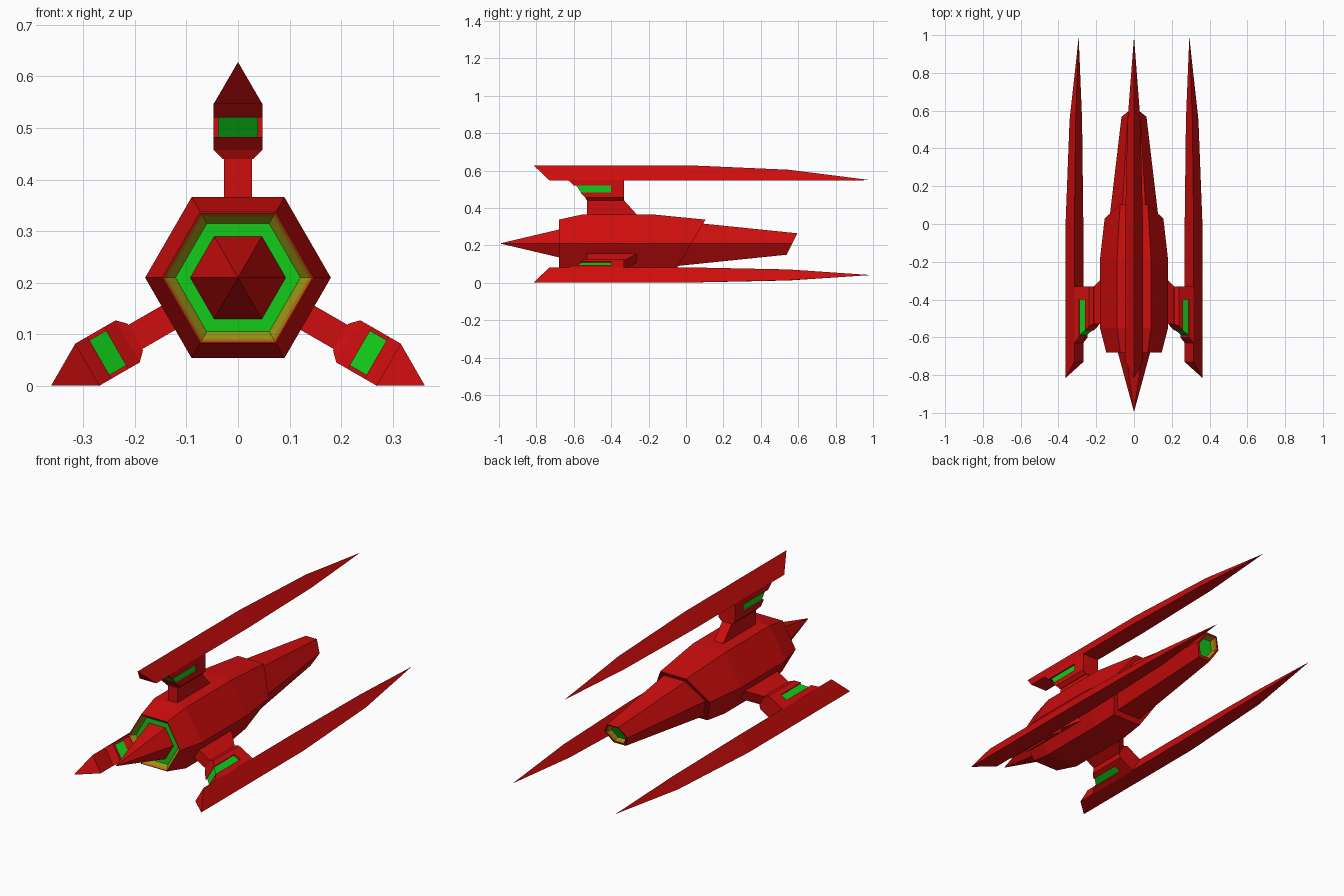
import bpy, bmesh, math
from mathutils import Matrix, Vector

if "Cube" in bpy.data.objects:
    bpy.data.objects.remove(bpy.data.objects["Cube"])

AXIS_Z = 0.21  # height of the long axis shared by all parts


def material(name, rgb):
    m = bpy.data.materials.new(name)
    m.diffuse_color = (*rgb, 1)
    m.use_nodes = True
    m.node_tree.nodes["Principled BSDF"].inputs["Base Color"].default_value = m.diffuse_color
    return m


RED, GREEN, OLIVE, RUST = range(4)
MATS = [material("hull red", (0.62, 0.004, 0.004)),
        material("glow green", (0.006, 0.6, 0.01)),
        material("blend olive", (0.3, 0.3, 0.008)),
        material("blend rust", (0.45, 0.15, 0.006))]


def loft(name, rings, colours=None, turn=0):
    """Closed solid skinned through equal rings (a single point makes a tip).
    Coordinates are relative to the long axis; turn spins around it."""
    bm = bmesh.new()
    loops = [[bm.verts.new(p) for p in ring] for ring in rings]
    n = max(len(l) for l in loops)
    for i, (a, b) in enumerate(zip(loops, loops[1:])):
        for j in range(n):
            k = (j + 1) % n
            quad = [a[j % len(a)], a[k % len(a)], b[k % len(b)], b[j % len(b)]]
            f = bm.faces.new(list(dict.fromkeys(quad)))
            f.material_index = colours[i + 1] if colours else RED
    for loop, c in ((loops[0], 0), (loops[-1], -1)):
        if len(loop) > 2:
            bm.faces.new(loop).material_index = colours[c] if colours else RED
    bmesh.ops.recalc_face_normals(bm, faces=bm.faces)
    bm.transform(Matrix.Translation((0, 0, AXIS_Z)) @ Matrix.Rotation(turn, 4, 'Y'))
    me = bpy.data.meshes.new(name)
    bm.to_mesh(me)
    bm.free()
    for m in MATS:
        me.materials.append(m)
    ob = bpy.data.objects.new(name, me)
    bpy.context.collection.objects.link(ob)
    return ob


def hexagon(r, y, lean=0.0, taper=0.0):
    """Hexagon around the axis, on a plane leaning back with height,
    cut from a prism whose radius shrinks by taper per unit of y."""
    ring = []
    for i in range(6):
        c, s = math.cos(i * math.pi / 3), math.sin(i * math.pi / 3)
        q = r / (1 + taper * lean * s)
        ring.append((q * c, y + lean * q * s, q * s))
    return ring


def slab(half_widths, heights, fronts, backs):
    """Stack of rectangles rising in z, one per height."""
    return [[(-w, f, z), (w, f, z), (w, b, z), (-w, b, z)]
            for w, z, f, b in zip(half_widths, heights, fronts, backs)]


# Main hull with a recessed glowing collar at the front and a slanted rear
loft("hull",
     [hexagon(0.121, -0.655), hexagon(0.137, -0.672), hexagon(0.144, -0.68),
      hexagon(0.147, -0.68), hexagon(0.18, -0.55), hexagon(0.18, -0.185),
      hexagon(0.1555, 0.029, 0.59, 0.114)],
     [GREEN, OLIVE, RUST, RED, RED, RED, RED, RED])

# Nose spike
loft("nose_spike", [hexagon(0.093, -0.653), [(0, -0.995, 0)]])

# Tail boom with a recessed glowing outlet
loft("tail_boom",
     [hexagon(0.131, 0.02, 0.59, 0.12), hexagon(0.066, 0.568, 0.5, 0.12),
      hexagon(0.056, 0.568, 0.5), hexagon(0.051, 0.553, 0.5),
      hexagon(0.045, 0.538, 0.5)],
     [RED, RED, RED, RUST, OLIVE, GREEN])

# Three identical wing assemblies around the axis
for side, angle in (("top", 0), ("right", 120), ("left", 240)):
    t = math.radians(angle)

    # Long triangular blade: flat inner face, sharp outer ridge
    def section(w, y_base, y_ridge, ridge):
        return [(-w, y_base, 0.337), (w, y_base, 0.337), (0, y_ridge, ridge)]
    loft(f"{side}_blade",
         [section(0.047, -0.73, -0.815, 0.418), section(0.047, 0.01, 0.01, 0.418),
          section(0.034, 0.55, 0.55, 0.394), [(0, 0.99, 0.338)]], turn=t)

    # Pod: outer slab, inner slab with chamfer, rear block and glowing core
    loft(f"{side}_pod_outer",
         slab([0.047] * 2, [0.31, 0.338], [-0.60, -0.63], [-0.332] * 2), turn=t)
    loft(f"{side}_pod_inner",
         slab([0.03, 0.047, 0.047], [0.23, 0.247, 0.273],
              [-0.53, -0.54, -0.565], [-0.332] * 3), turn=t)
    loft(f"{side}_pod_rear",
         slab([0.047] * 2, [0.272, 0.311], [-0.4] * 2, [-0.332] * 2), turn=t)
    loft(f"{side}_pod_glow",
         slab([0.039] * 2, [0.272, 0.311], [-0.56, -0.588], [-0.39] * 2),
         [GREEN] * 3, turn=t)

    # Pylon joining the pod to the hull, swept at the back
    loft(f"{side}_pylon",
         slab([0.027] * 2, [0.14, 0.232], [-0.53] * 2, [-0.25, -0.333]), turn=t)
